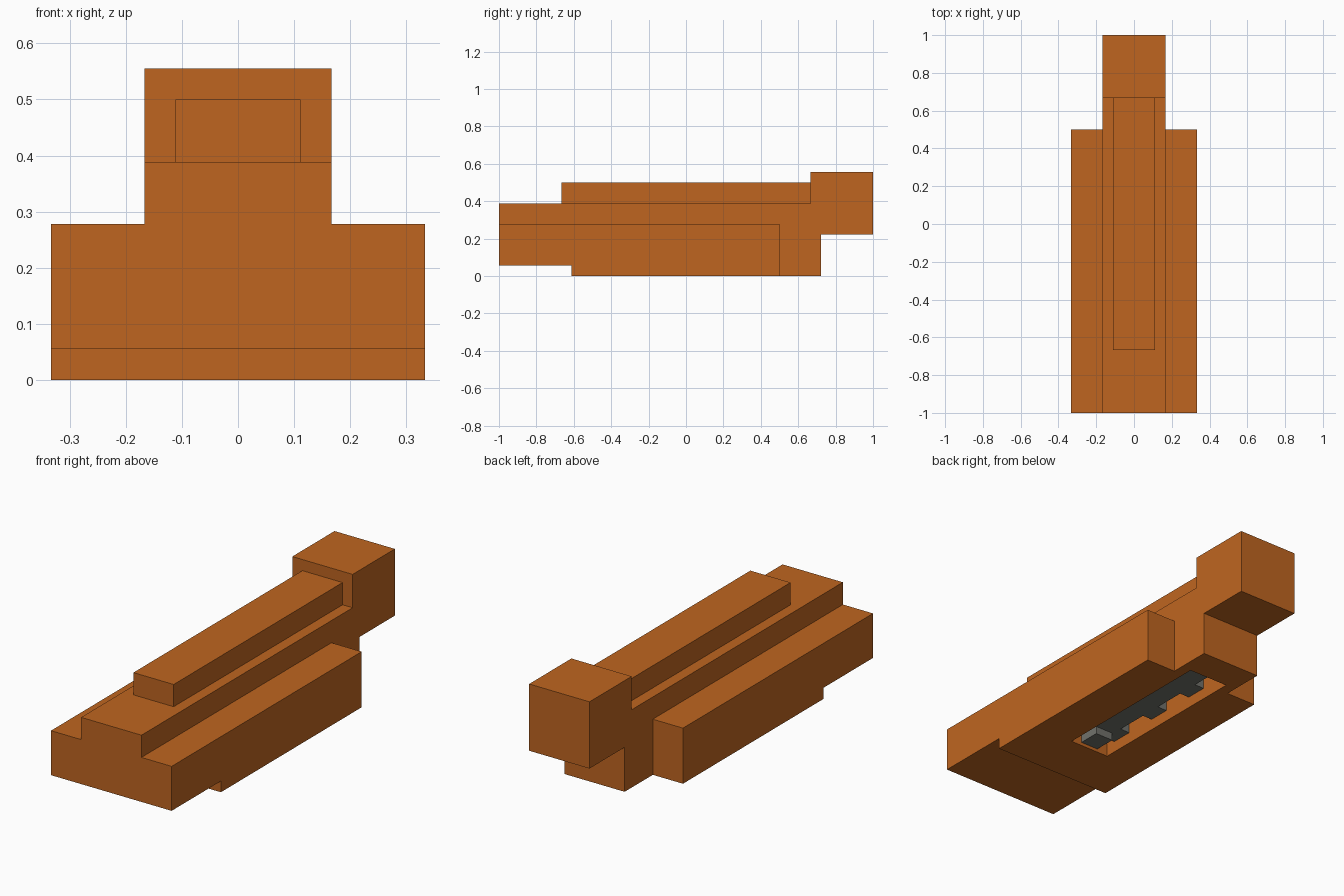
import bpy, bmesh

cube = bpy.data.objects.get("Cube")
if cube:
    bpy.data.objects.remove(cube, do_unlink=True)

U = 1 / 18  # module that all sizes follow


def material(name, rgb):
    m = bpy.data.materials.new(name)
    m.use_nodes = True
    m.diffuse_color = (*rgb, 1)
    m.node_tree.nodes["Principled BSDF"].inputs["Base Color"].default_value = (*rgb, 1)
    return m


ORANGE = material("burnt orange", (0.52, 0.131, 0.0145))
GREY = material("dark grey", (0.165, 0.168, 0.15))


def extrude_profile(name, profile, x0, x1, mat):
    """Extrude a (y, z) outline, in modules, from x0 to x1."""
    bm = bmesh.new()
    face = bm.faces.new([bm.verts.new((x0 * U, y * U, z * U)) for y, z in profile])
    moved = bmesh.ops.extrude_face_region(bm, geom=[face])["geom"]
    bmesh.ops.translate(bm, vec=((x1 - x0) * U, 0, 0),
                        verts=[v for v in moved if isinstance(v, bmesh.types.BMVert)])
    bmesh.ops.recalc_face_normals(bm, faces=bm.faces)
    mesh = bpy.data.meshes.new(name)
    bm.to_mesh(mesh)
    bm.free()
    mesh.materials.append(mat)
    obj = bpy.data.objects.new(name, mesh)
    bpy.context.collection.objects.link(obj)
    return obj


def box(name, half_x, y, z, mat):
    outline = [(y[0], z[0]), (y[1], z[0]), (y[1], z[1]), (y[0], z[1])]
    return extrude_profile(name, outline, -half_x, half_x, mat)


# Central body with a raised front underside and a notch for the rear block
body = extrude_profile("central_body",
                       [(-18, 1), (-11, 1), (-11, 0), (13, 0), (13, 4), (12, 4), (12, 7), (-18, 7)],
                       -3, 3, ORANGE)

# Side rails
for side, label in ((1, "left"), (-1, "right")):
    extrude_profile(label + "_rail",
                    [(-18, 1), (-11, 1), (-11, 0), (9, 0), (9, 5), (-18, 5)],
                    side * 3, side * 6, ORANGE)

# Top bar and rear block
box("top_bar", 2, (-12, 12), (7, 9), ORANGE)
box("rear_block", 3, (12, 18), (4, 10), ORANGE)

# Slot in the underside
cutter = box("slot_cutter", 2, (-6, 10), (-1, 3), ORANGE)
cutter.hide_render = True
cutter.hide_viewport = True
cut = body.modifiers.new("slot", 'BOOLEAN')
cut.operation = 'DIFFERENCE'
cut.solver = 'EXACT'
cut.object = cutter

# Grey insert inside the slot: spine, cross bars and front stop
box("insert_spine", 1, (-6, 10), (1, 3), GREY)
for i, y in enumerate((-5, 0, 5)):
    box(f"insert_cross_bar_{i + 1}", 1.98, (y, y + 2), (1.01, 2.99), GREY)
box("insert_front_stop", 0.9, (-6, -4), (0.3, 1), GREY)
